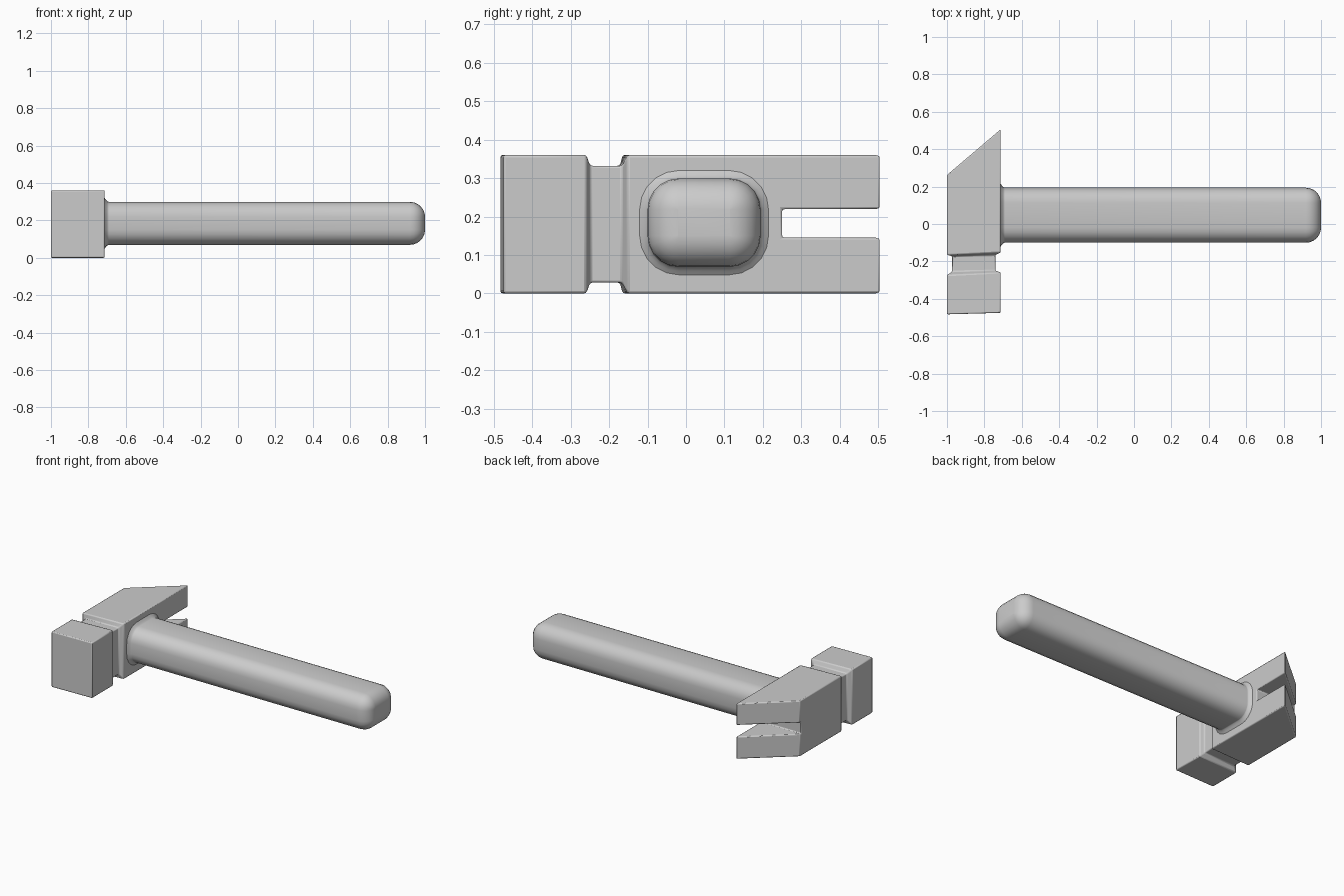
import bpy, bmesh
from math import sin, cos, pi

if "Cube" in bpy.data.objects:
    bpy.data.objects.remove(bpy.data.objects["Cube"])


def loft(name, rings):
    """Skin a list of equal-length closed rings and cap both ends."""
    bm = bmesh.new()
    loops = [[bm.verts.new(p) for p in ring] for ring in rings]
    n = len(loops[0])
    for a, b in zip(loops, loops[1:]):
        for i in range(n):
            j = (i + 1) % n
            bm.faces.new((a[i], a[j], b[j], b[i]))
    bm.faces.new(loops[0])
    bm.faces.new(loops[-1])
    bmesh.ops.remove_doubles(bm, verts=bm.verts, dist=0.0005)
    bmesh.ops.recalc_face_normals(bm, faces=bm.faces)
    mesh = bpy.data.meshes.new(name)
    bm.to_mesh(mesh)
    bm.free()
    ob = bpy.data.objects.new(name, mesh)
    bpy.context.collection.objects.link(ob)
    return ob


def smooth(ob, angle):
    bpy.ops.object.select_all(action='DESELECT')
    ob.select_set(True)
    bpy.context.view_layer.objects.active = ob
    bpy.ops.object.shade_smooth_by_angle(angle=angle)


# Head: striking block, neck and slanted claw as one lofted solid
def head_ring(y_left, y_right, inset):
    x0, x1, z0, z1 = -1 + inset, -0.713 - inset, inset, 0.36 - inset
    return [(x0, y_left, z0), (x1, y_right, z0), (x1, y_right, z1), (x0, y_left, z1)]


head = loft("hammer_head", [head_ring(*r) for r in (
    (-0.483, -0.475, 0), (-0.273, -0.259, 0), (-0.255, -0.249, 0.028),
    (-0.172, -0.166, 0.028), (-0.165, -0.152, 0), (0.262, 0.506, 0))])

# Claw slot, cut through the slanted end
bpy.ops.mesh.primitive_cube_add(size=1, location=(-0.85, 0.45, 0.182))
cutter = bpy.context.object
cutter.name = "claw_slot_cutter"
cutter.scale = (0.6, 0.40, 0.074)
cutter.hide_render = True
cut = head.modifiers.new("slot", 'BOOLEAN')
cut.operation = 'DIFFERENCE'
cut.solver = 'EXACT'
cut.object = cutter
bpy.context.view_layer.objects.active = head
bpy.ops.object.modifier_apply(modifier=cut.name)
bpy.data.objects.remove(cutter)

# Worn edges on the head
bevel = head.modifiers.new("edges", 'BEVEL')
bevel.width = 0.009
bevel.segments = 2
bevel.limit_method = 'ANGLE'
bevel.angle_limit = 0.5


# Handle: rounded rectangle swept along x, flared at the head, domed at the tip
def handle_ring(x, r, steps=5):
    ring = []
    for k, (sy, sz) in enumerate(((1, 1), (-1, 1), (-1, -1), (1, -1))):
        for i in range(steps + 1):
            a = (k + i / steps) * pi / 2
            ring.append((x, 0.047 + sy * 0.066 + r * cos(a),
                         0.184 + sz * 0.034 + r * sin(a)))
    return ring


R, F = 0.081, 0.022
stations = [(-0.74, R + F)]
stations += [(-0.714 + F * sin(t * pi / 8), R + F * (1 - sin(t * pi / 8)) ** 1.5)
             for t in range(5)]
stations += [(1 - R + R * sin(t * pi / 12), R * cos(t * pi / 12)) for t in range(7)]
handle = loft("handle", [handle_ring(x, max(r, 0.002)) for x, r in stations])

smooth(handle, 0.7)
smooth(head, 0.5)
